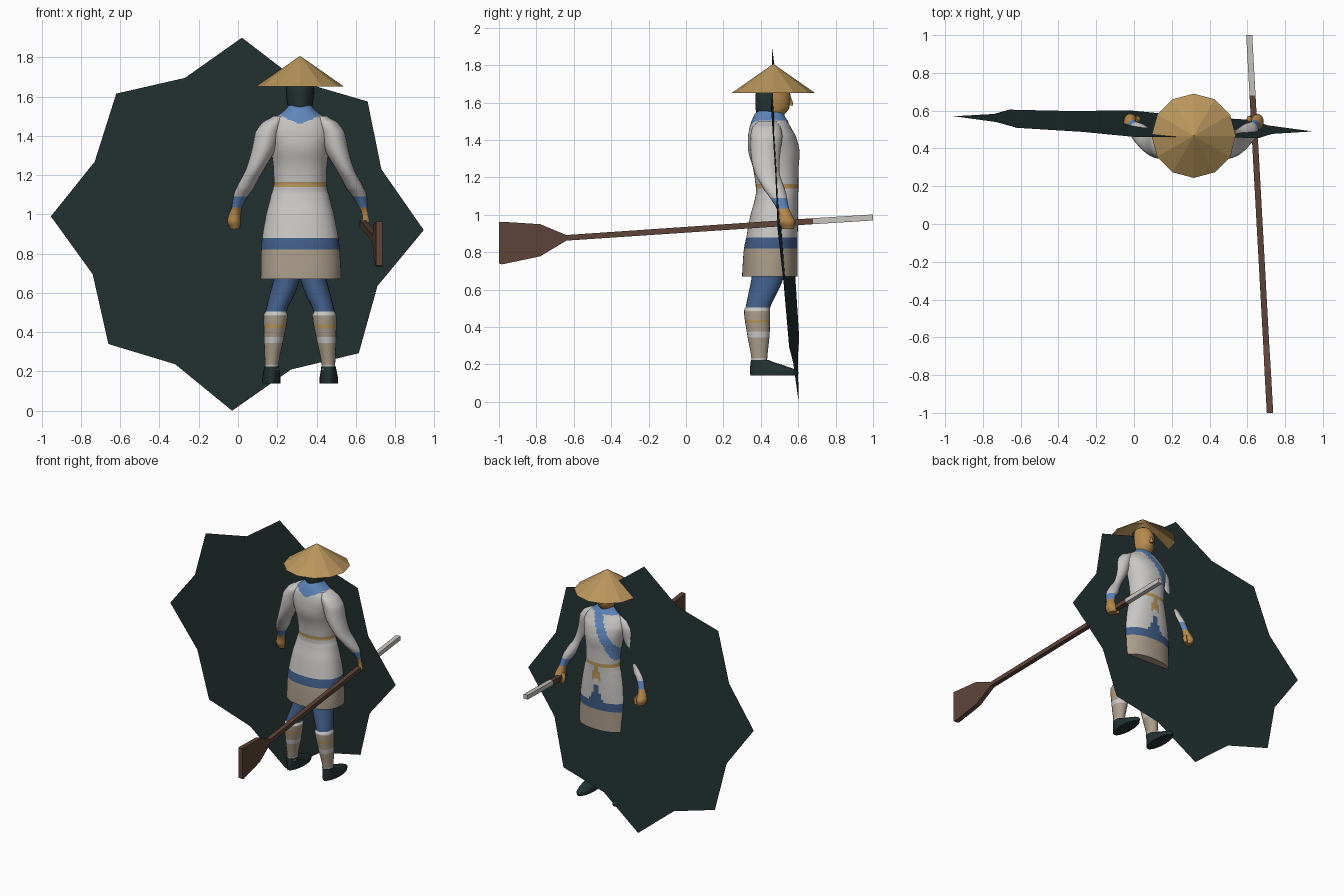
import bpy, bmesh, math
from mathutils import Vector

if "Cube" in bpy.data.objects:
    bpy.data.objects.remove(bpy.data.objects["Cube"], do_unlink=True)

CX = 0.316  # middle of the figure


def material(name, code):
    """Flat material from an sRGB hex code, stored as linear values."""
    rgb = [int(code[i:i + 2], 16) / 255 for i in (0, 2, 4)]
    col = [c / 12.92 if c < 0.04 else ((c + 0.055) / 1.055) ** 2.4 for c in rgb] + [1]
    m = bpy.data.materials.new(name)
    m.use_nodes = True
    m.diffuse_color = col
    bsdf = next(n for n in m.node_tree.nodes if n.type == 'BSDF_PRINCIPLED')
    bsdf.inputs['Base Color'].default_value = col
    return m


WHITE = material("white cloth", "c8c6c3")
BLUE = material("bright blue cloth", "5f86bb")
NAVY = material("dark blue cloth", "405c86")
BEIGE = material("beige cloth", "aa9d8a")
DARK = material("dark teal", "243232")
STRAW = material("straw", "b9965c")
GOLD = material("gold cord", "b8975c")
SKIN = material("skin", "b58a4c")
BROWN = material("brown wood", "5e4439")
RIM = material("taupe rim", "908577")


def finish(name, bm, mats, rule=None, smooth=True):
    """Turn a bmesh into an object and colour its faces by a rule."""
    bmesh.ops.recalc_face_normals(bm, faces=bm.faces)
    if rule:
        for f in bm.faces:
            f.material_index = mats.index(rule(f.calc_center_median()))
    mesh = bpy.data.meshes.new(name)
    bm.to_mesh(mesh)
    bm.free()
    for m in mats:
        mesh.materials.append(m)
    ob = bpy.data.objects.new(name, mesh)
    bpy.context.collection.objects.link(ob)
    if smooth:
        bpy.ops.object.select_all(action='DESELECT')
        ob.select_set(True)
        bpy.context.view_layer.objects.active = ob
        bpy.ops.object.shade_smooth_by_angle(angle=math.radians(50))
    return ob


def blend(a, b, c, d, t):
    return 0.5 * (2 * b + (c - a) * t + (2 * a - 5 * b + 4 * c - d) * t * t
                  + (3 * b - a - 3 * c + d) * t ** 3)


def loft(name, sections, mats, rule=None, segs=20, steps=4, side=1, square=1.0):
    """Skin oval rings (z, x, y, x radius, y radius); side -1 mirrors the part."""
    rows = []
    last = len(sections) - 1
    for i in range(last):
        quad = [sections[max(0, min(last, i + k))] for k in (-1, 0, 1, 2)]
        for s in range(steps):
            t = s / steps
            row = [blend(*v, t) for v in zip(*quad)]
            row[0] = quad[1][0] + (quad[2][0] - quad[1][0]) * t
            rows.append(row)
    rows.append(sections[-1])
    bm = bmesh.new()
    rings = []
    for z, x, y, rx, ry in rows:
        ring = []
        for k in range(segs):
            a = 2 * math.pi * k / segs
            c, s = math.cos(a), math.sin(a)
            c = math.copysign(abs(c) ** square, c)
            s = math.copysign(abs(s) ** square, s)
            ring.append(bm.verts.new((CX + side * (x - CX) + rx * c, y + ry * s, z)))
        rings.append(ring)
    for lo, hi in zip(rings, rings[1:]):
        for k in range(segs):
            n = (k + 1) % segs
            bm.faces.new((lo[k], lo[n], hi[n], hi[k]))
    bm.faces.new(rings[0])
    bm.faces.new(rings[-1])
    return finish(name, bm, mats, rule)


# Large eight-pointed panel, leaning a little
outline = [(0.02, 1.9), (-0.27, 1.695), (-0.62, 1.615), (-0.73, 1.268),
           (-0.953, 0.99), (-0.74, 0.695), (-0.66, 0.34), (-0.32, 0.237),
           (-0.03, 0.0), (0.27, 0.21), (0.615, 0.293), (0.71, 0.635),
           (0.946, 0.92), (0.73, 1.23), (0.66, 1.575), (0.31, 1.677)]
bm = bmesh.new()
face = bm.faces.new([bm.verts.new((x, 0.53 - 0.045 * x - 0.074 * (z - 0.957), z))
                     for x, z in outline])
rim = bmesh.ops.inset_region(bm, faces=[face], thickness=0.028, use_even_offset=True)
for f in rim['faces']:
    f.material_index = 1
finish("star_panel", bm, [DARK, RIM], smooth=False)


# Robe with hem bands, belt, tie, collar and lapel
def robe_rule(c):
    front = c.y > 0.46
    off = abs(c.x - CX)
    if c.z < 0.82:
        return BEIGE
    if c.z < 0.88:
        return NAVY
    if 1.14 < c.z < 1.165:
        return GOLD
    if front and 1.03 < c.z < 1.14 and abs(off - 0.25 * (1.14 - c.z)) < 0.013:
        return GOLD
    if front and c.z < 1.02 and off < 0.4 * (1.02 - c.z):
        return NAVY
    if c.z > 1.505 or (not front and c.z > 1.455 + 0.5 * off):
        return BLUE
    if front and c.z > 1.2 and abs(c.x - 0.335 + 0.55 * (1.5 - c.z)) < 0.036:
        return BLUE
    return WHITE


loft("robe", [(0.67, 0.32, 0.448, 0.205, 0.148), (0.75, 0.32, 0.45, 0.203, 0.146),
              (0.82, 0.318, 0.453, 0.2, 0.143), (0.88, 0.317, 0.46, 0.194, 0.137),
              (1.0, CX, 0.472, 0.173, 0.127), (1.1, CX, 0.485, 0.148, 0.114),
              (1.14, CX, 0.487, 0.136, 0.114), (1.165, CX, 0.486, 0.134, 0.115),
              (1.25, CX, 0.48, 0.137, 0.122), (1.34, CX, 0.47, 0.15, 0.137),
              (1.42, CX, 0.46, 0.165, 0.128), (1.47, CX, 0.45, 0.15, 0.11),
              (1.505, CX, 0.447, 0.112, 0.095), (1.535, CX, 0.445, 0.075, 0.08),
              (1.555, CX, 0.45, 0.06, 0.07)],
     [WHITE, BLUE, NAVY, BEIGE, GOLD], robe_rule, segs=72, steps=6, square=0.88)


# Arms with cuffs and hands, legs with wraps, shoes
def arm_rule(c):
    return WHITE if c.z > 1.09 else BLUE if c.z > 1.035 else SKIN


def leg_rule(c):
    if c.z > 0.505:
        return NAVY
    if c.z > 0.485 or c.z < 0.235 or 0.35 < c.z < 0.38:
        return WHITE
    return GOLD if 0.415 < c.z < 0.435 else BEIGE


arm = [(1.5, 0.425, 0.435, 0.03, 0.05), (1.47, 0.452, 0.43, 0.055, 0.075),
       (1.42, 0.478, 0.43, 0.066, 0.085), (1.32, 0.505, 0.425, 0.06, 0.078),
       (1.22, 0.55, 0.435, 0.046, 0.066), (1.13, 0.597, 0.475, 0.045, 0.056),
       (1.09, 0.62, 0.495, 0.036, 0.045), (1.035, 0.638, 0.517, 0.026, 0.034),
       (1.0, 0.648, 0.53, 0.03, 0.036), (0.96, 0.652, 0.54, 0.035, 0.044),
       (0.925, 0.647, 0.545, 0.024, 0.032)]
leg = [(0.76, 0.385, 0.44, 0.068, 0.085), (0.66, 0.387, 0.435, 0.067, 0.085),
       (0.58, 0.412, 0.41, 0.063, 0.076), (0.505, 0.438, 0.385, 0.054, 0.066),
       (0.485, 0.44, 0.38, 0.062, 0.07), (0.36, 0.45, 0.387, 0.05, 0.06),
       (0.235, 0.46, 0.392, 0.035, 0.043), (0.21, 0.46, 0.392, 0.035, 0.043)]
shoe = [(0.14, 0.462, 0.47, 0.046, 0.126), (0.165, 0.462, 0.47, 0.047, 0.128),
        (0.19, 0.462, 0.44, 0.043, 0.097), (0.225, 0.461, 0.393, 0.037, 0.046)]
thumb = [(0.99, 0.625, 0.545, 0.012, 0.014), (0.96, 0.61, 0.555, 0.014, 0.016),
         (0.925, 0.615, 0.56, 0.012, 0.014)]
for label, side in (("left", 1), ("right", -1)):
    loft(label + "_arm", arm, [WHITE, BLUE, SKIN], arm_rule, side=side)
    loft(label + "_thumb", thumb, [SKIN], segs=8, steps=2, side=side)
    loft(label + "_leg", leg, [NAVY, WHITE, BEIGE, GOLD], leg_rule, steps=8, side=side)
    loft(label + "_shoe", shoe, [DARK], steps=3, side=side)

# Head with dark hair behind, and a nose
loft("head", [(1.49, CX, 0.445, 0.05, 0.055), (1.53, CX, 0.45, 0.055, 0.072),
              (1.57, CX, 0.462, 0.066, 0.09), (1.65, CX, 0.465, 0.07, 0.092),
              (1.71, CX, 0.46, 0.055, 0.07), (1.735, CX, 0.46, 0.02, 0.03)],
     [SKIN, DARK], lambda c: DARK if c.y < 0.46 else SKIN, segs=32)
loft("nose", [(1.585, CX, 0.55, 0.014, 0.022), (1.6, CX, 0.55, 0.013, 0.022),
              (1.64, CX, 0.545, 0.008, 0.012)], [SKIN], segs=8, steps=2)

# Conical straw hat, open underneath
bm = bmesh.new()
bmesh.ops.create_cone(bm, cap_ends=False, segments=12, radius1=0.223, radius2=0.001,
                      depth=0.155)
bmesh.ops.translate(bm, verts=bm.verts, vec=(CX, 0.467, 1.729))
finish("straw_hat", bm, [STRAW], smooth=False)


# Paddle: square shaft, pale grip and flaring blade
def beam(name, stations, mat):
    """Rectangular beam through stations (y, half width, low z, high z)."""
    bm = bmesh.new()
    rings = []
    for y, w, lo, hi in stations:
        x = 0.665 - 0.055 * y
        rings.append([bm.verts.new(p) for p in ((x - w, y, lo), (x + w, y, lo),
                                                (x + w, y, hi), (x - w, y, hi))])
    for a, b in zip(rings, rings[1:]):
        for k in range(4):
            n = (k + 1) % 4
            bm.faces.new((a[k], a[n], b[n], b[k]))
    bm.faces.new(rings[0])
    bm.faces.new(rings[-1])
    finish(name, bm, [mat], smooth=False)


beam("paddle_grip", [(1.0, 0.016, 0.97, 1.002), (0.68, 0.016, 0.95, 0.982)], WHITE)
beam("paddle_shaft", [(0.68, 0.016, 0.95, 0.982), (-0.64, 0.016, 0.862, 0.892)], BROWN)
beam("paddle_blade", [(-0.64, 0.016, 0.862, 0.892), (-0.78, 0.017, 0.778, 0.95),
                      (-0.985, 0.017, 0.735, 0.963), (-1.0, 0.017, 0.74, 0.963)], BROWN)
